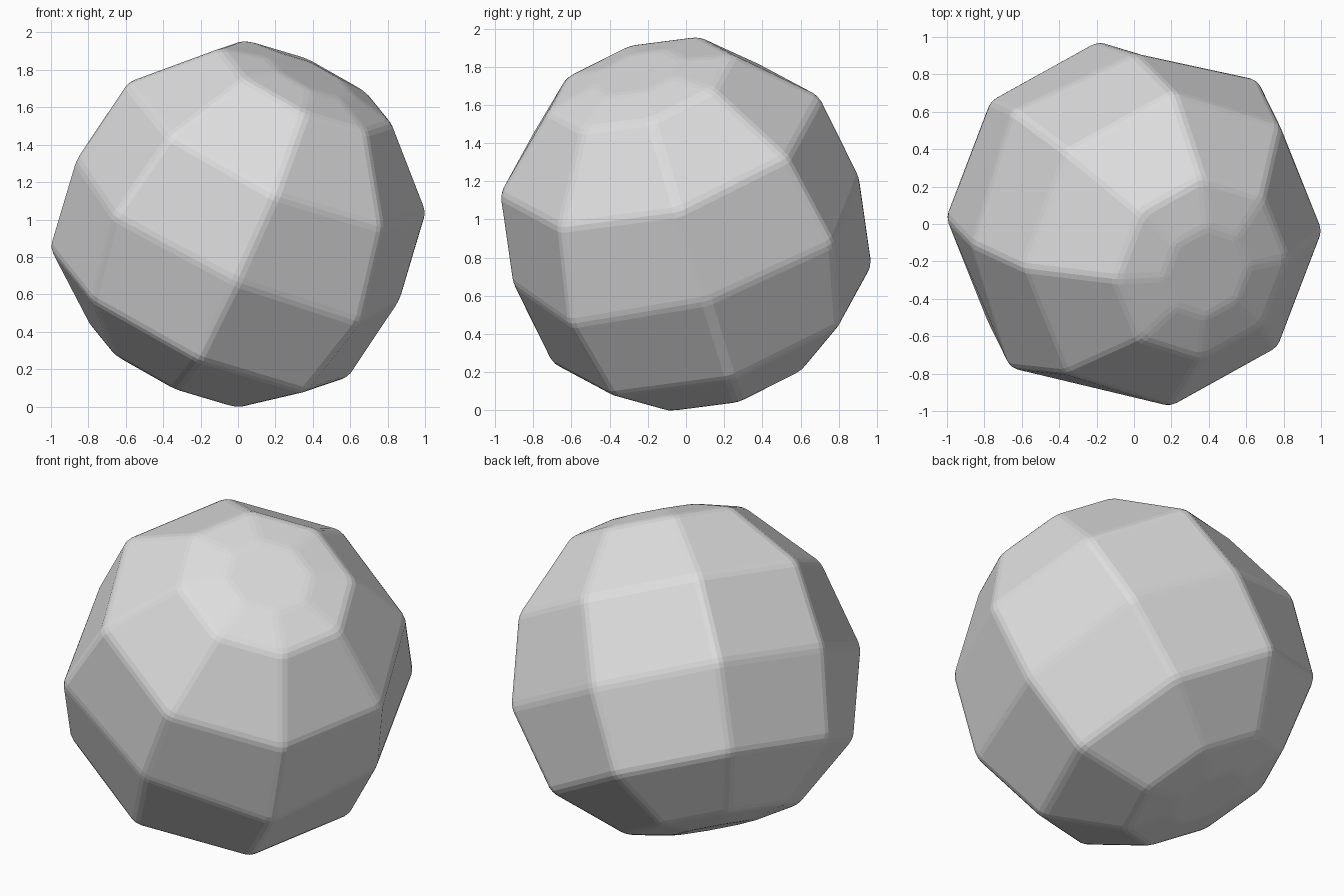
import bpy, bmesh
from math import radians, cos, sin, tau
from mathutils import Euler

old = bpy.data.objects.get("Cube")
if old:
    bpy.data.objects.remove(old, do_unlink=True)

SIDES = 8
# Outline along the ball's axis, bottom cap to top cap:
# height, radius of even corners, radius of odd corners
PROFILE = [(-0.86, 0.24, 0.24), (-0.812, 0.505, 0.505), (-0.505, 0.88, 0.88),
           (0, 0.952, 1.02),
           (0.505, 0.88, 0.88), (0.885, 0.505, 0.505), (0.945, 0.25, 0.25)]

# Plain grey colour
grey = bpy.data.materials.new("plain_grey")
grey.use_nodes = True
colour = (0.73, 0.73, 0.73, 1)
grey.diffuse_color = colour
grey.node_tree.nodes["Principled BSDF"].inputs["Base Color"].default_value = colour

# Eight-sided ball with small flat caps, its waist slightly squared
bm = bmesh.new()
rings = []
for height, *radii in PROFILE:
    ring = []
    for k in range(SIDES):
        angle, r = tau * k / SIDES, radii[k % 2]
        ring.append(bm.verts.new((r * cos(angle), r * sin(angle), height)))
    rings.append(ring)
for lower, upper in zip(rings, rings[1:]):
    for k in range(SIDES):
        n = (k + 1) % SIDES
        bm.faces.new((lower[k], lower[n], upper[n], upper[k]))
bm.faces.new(rings[0][::-1])
bm.faces.new(rings[-1])

# Softened edges
bmesh.ops.bevel(bm, geom=bm.edges[:], offset=0.03, offset_type='OFFSET',
                segments=2, profile=0.5, affect='EDGES', clamp_overlap=True)

# Tilt and rest on the ground
tilt = Euler([radians(a) for a in (18.6, 23.2, 7.1)]).to_matrix()
bmesh.ops.transform(bm, matrix=tilt.to_4x4(), verts=bm.verts)
low = min(v.co.z for v in bm.verts)
bmesh.ops.translate(bm, vec=(0, 0, -low), verts=bm.verts)

mesh = bpy.data.meshes.new("faceted_ball")
bm.to_mesh(mesh)
bm.free()
mesh.materials.append(grey)
ball = bpy.data.objects.new("faceted_ball", mesh)
bpy.context.collection.objects.link(ball)
